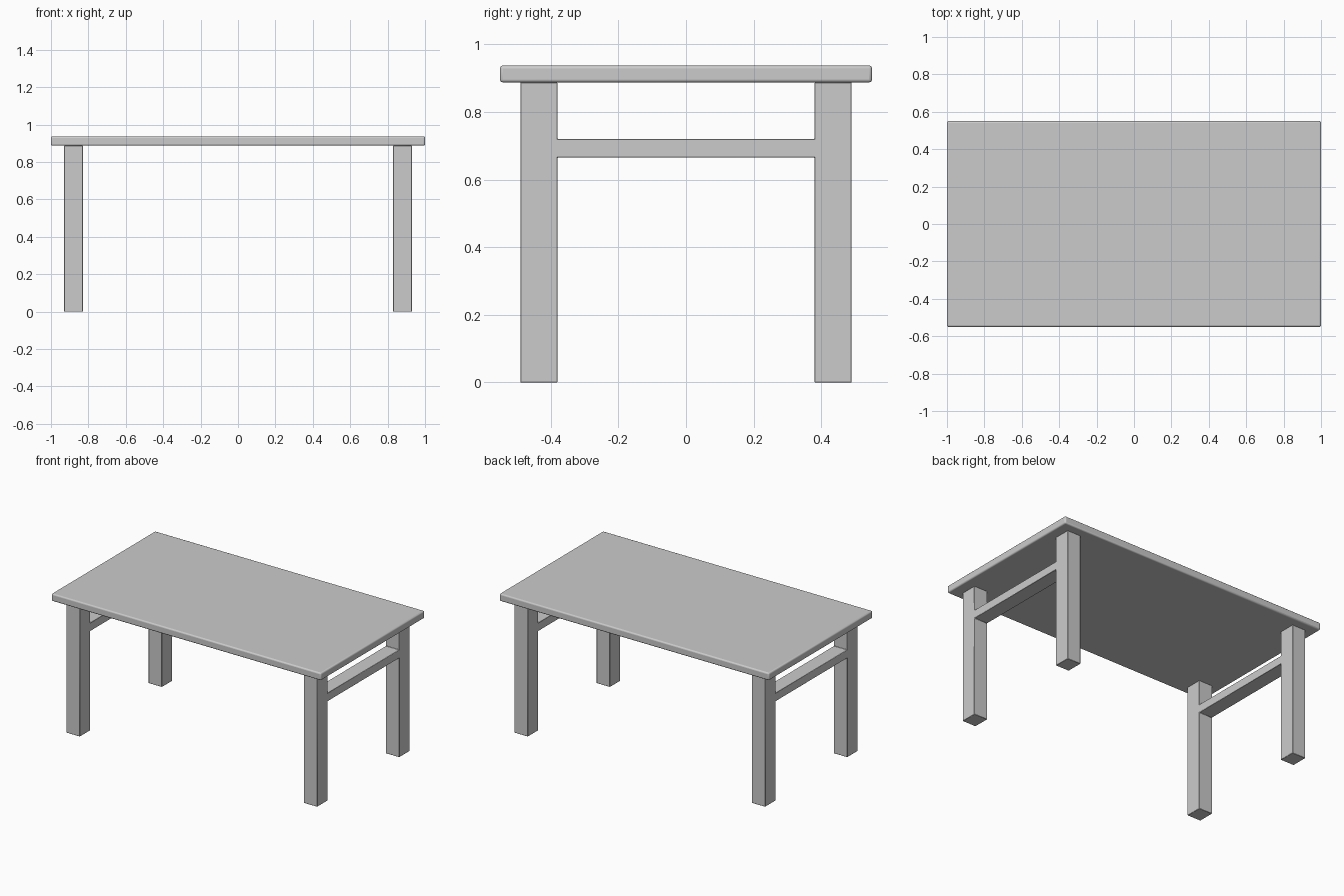
import bpy, bmesh

if "Cube" in bpy.data.objects:
    bpy.data.objects.remove(bpy.data.objects["Cube"])

TOP_Z, UNDER_Z = 0.937, 0.887


def finish(name, bm, bevel, segments):
    bmesh.ops.recalc_face_normals(bm, faces=bm.faces)
    mesh = bpy.data.meshes.new(name)
    bm.to_mesh(mesh)
    bm.free()
    obj = bpy.data.objects.new(name, mesh)
    bpy.context.collection.objects.link(obj)
    mod = obj.modifiers.new("soft_edges", 'BEVEL')
    mod.width = bevel
    mod.segments = segments
    bpy.ops.object.select_all(action='DESELECT')
    obj.select_set(True)
    bpy.context.view_layer.objects.active = obj
    bpy.ops.object.shade_smooth_by_angle()
    return obj


# Table top: slab with softly rounded edges
bm = bmesh.new()
bmesh.ops.create_cube(bm, size=1)
bmesh.ops.scale(bm, vec=(2.0, 1.1, TOP_Z - UNDER_Z), verts=bm.verts)
bmesh.ops.translate(bm, vec=(0, 0, (TOP_Z + UNDER_Z) / 2), verts=bm.verts)
finish("table_top", bm, 0.009, 3)

# End frames: two legs joined by a rail, one H profile extruded along x
half = [(0.38, 0.665), (0.38, 0), (0.49, 0), (0.49, UNDER_Z), (0.38, UNDER_Z), (0.38, 0.72)]
profile = half + [(-y, z) for y, z in reversed(half)]
for name, x in (("left_leg_frame", -0.93), ("right_leg_frame", 0.83)):
    bm = bmesh.new()
    face = bm.faces.new([bm.verts.new((x, y, z)) for y, z in profile])
    ext = bmesh.ops.extrude_face_region(bm, geom=[face], use_keep_orig=True)
    moved = [v for v in ext["geom"] if isinstance(v, bmesh.types.BMVert)]
    bmesh.ops.translate(bm, vec=(0.1, 0, 0), verts=moved)
    finish(name, bm, 0.002, 1)
